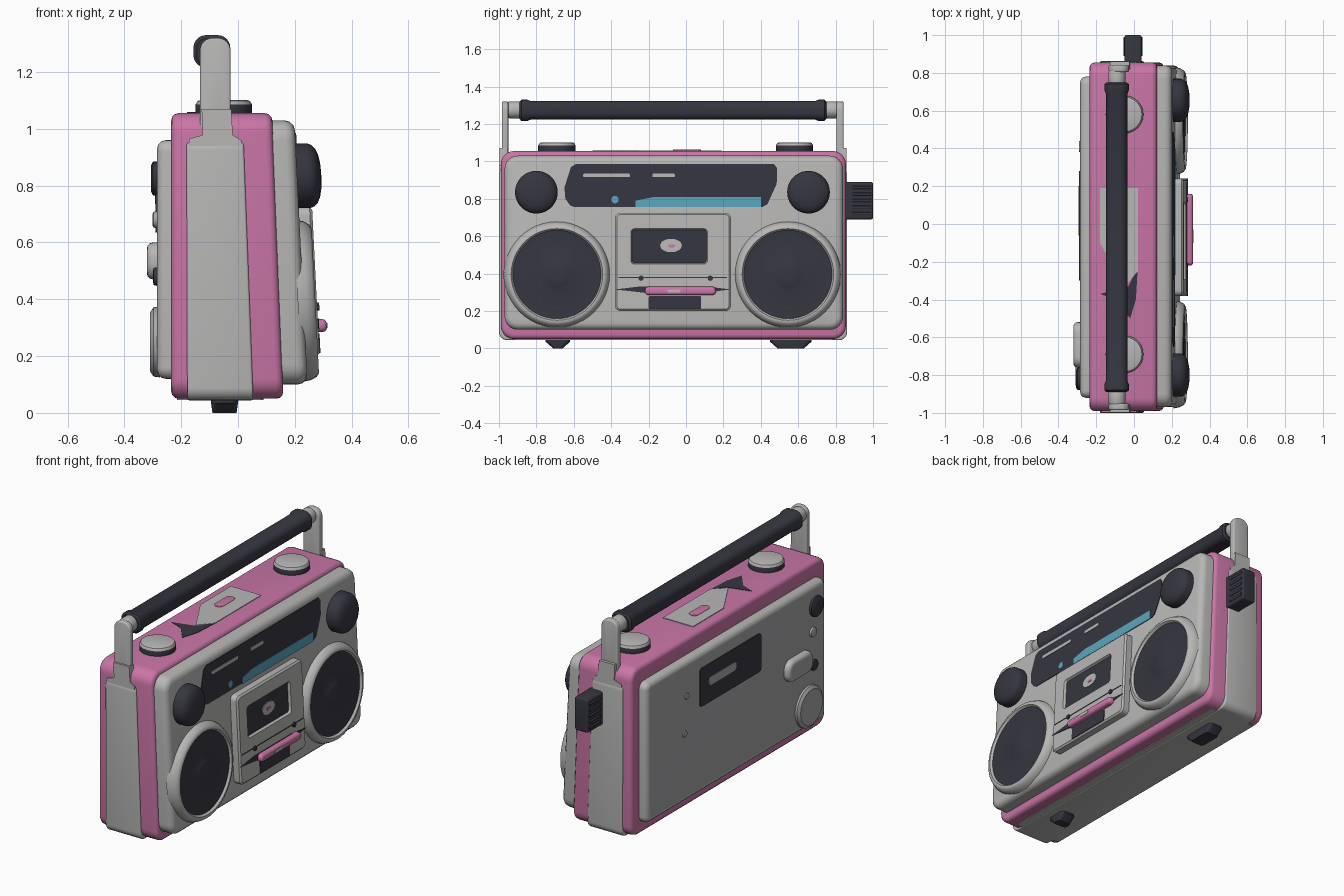
import bpy, bmesh, math

cube = bpy.data.objects.get("Cube")
if cube:
    bpy.data.objects.remove(cube, do_unlink=True)


def material(name, r, g, b):
    m = bpy.data.materials.new(name)
    m.use_nodes = True
    m.diffuse_color = (r, g, b, 1)
    m.node_tree.nodes["Principled BSDF"].inputs["Base Color"].default_value = (r, g, b, 1)
    return m


GREY = material("light_grey", .48, .475, .47)
PINK = material("pink", .59, .18, .385)
DARK = material("charcoal", .036, .036, .052)
BLUE = material("display_blue", .10, .38, .50)
BACK = material("back_grey", .39, .385, .40)


# Frames: map an outline point (u, v) and a depth d into space
def shell(u, v, d):
    return (d - .04 * (v - .55) * min(1, max(0, (d + .2) / .25)), u, v)


def front(u, v, d):
    return (.25 - .05 * v + d, u, v)


def back(u, v, d):
    return (-.285 - d, u, v)


def side(u, v, d):
    return (u, d, v)


def top(u, v, d):
    return (u, v, d)


# Outlines
def rrect(u0, u1, v0, v1, r, inset=0):
    u0, u1, v0, v1 = u0 + inset, u1 - inset, v0 + inset, v1 - inset
    r = max(r - inset, .004)
    pts = []
    corners = ((u1 - r, v1 - r), (u0 + r, v1 - r), (u0 + r, v0 + r), (u1 - r, v0 + r))
    for q, (cu, cv) in enumerate(corners):
        for k in range(7):
            a = math.pi / 2 * (q + k / 6)
            pts.append((cu + r * math.cos(a), cv + r * math.sin(a)))
    return pts


def circle(u, v, r, n=48):
    return [(u + r * math.cos(2 * math.pi * k / n), v + r * math.sin(2 * math.pi * k / n))
            for k in range(n)]


# Skin a stack of (outline, depth) rings, with one material per band
def loft(name, place, rings, mats, cap=None):
    mats = mats if isinstance(mats, list) else [mats] * (len(rings) - 1)
    mats = mats + [cap or mats[-1]]
    slots = list(dict.fromkeys(mats))
    bm = bmesh.new()
    loops = [[bm.verts.new(place(u, v, d)) for u, v in pts] for pts, d in rings]
    n = len(loops[0])
    for a, b, m in zip(loops, loops[1:], mats):
        for k in range(n):
            j = (k + 1) % n
            bm.faces.new((a[k], a[j], b[j], b[k])).material_index = slots.index(m)
    bm.faces.new(loops[0][::-1]).material_index = slots.index(mats[0])
    bm.faces.new(loops[-1]).material_index = slots.index(mats[-1])
    bmesh.ops.recalc_face_normals(bm, faces=bm.faces)
    mesh = bpy.data.meshes.new(name)
    bm.to_mesh(mesh)
    bm.free()
    for m in slots:
        mesh.materials.append(m)
    ob = bpy.data.objects.new(name, mesh)
    bpy.context.collection.objects.link(ob)
    bpy.ops.object.select_all(action='DESELECT')
    ob.select_set(True)
    bpy.context.view_layer.objects.active = ob
    bpy.ops.object.shade_smooth_by_angle(angle=math.radians(35))


# Rounded box with softened far edge, or softened on both ends
def soft(name, place, rect, r, d0, d1, b, mat, both=False, cap=None):
    steps = [(0, 1), (.13, .5), (.5, .13), (1, 0)]
    rings = [(rrect(*rect, r, b * i), d1 - b * o) for i, o in steps]
    if both:
        rings = [(rrect(*rect, r, b * i), d0 + b * o) for i, o in steps[::-1]] + rings
    else:
        rings = [(rrect(*rect, r), d0)] + rings
    loft(name, place, rings, mat, cap)


def turned(name, place, u, v, profile, mats, n=48, cap=None):
    loft(name, place, [(circle(u, v, r, n), d) for r, d in profile], mats, cap)


def plate(name, place, pts, d, mat, t=.006):
    loft(name, place, [(pts, d - t), (pts, d)], mat)


# Body shell, wraparound band, front and back panels
soft("body_shell", shell, (-.99, .855, .05, 1.055), .07, -.235, .14, .025, PINK, both=True)
soft("side_band", shell, (-1, .862, .044, .97), .045, -.18, .035, .008, GREY, both=True)
plate("base_plate", top, rrect(-.215, .09, -.92, .79, .02), .052, GREY)
soft("front_panel", front, (-.97, .84, .1, 1.03), .07, -.11, 0, .035, GREY)
soft("back_panel", back, (-.92, .78, .12, .96), .04, -.06, 0, .03, GREY, cap=BACK)

# Speakers and front dials
for name, y in (("right", -.69), ("left", .545)):
    turned(name + "_speaker", front, y, .395,
           [(.286, -.02), (.28, .012), (.268, .034), (.255, .042), (.245, .042), (.236, .03),
            (.225, .03), (.08, .024), (.065, .03), (.04, .034), (.01, .035)],
           [GREY] * 5 + [DARK] * 5)
for name, y in (("right", -.8), ("left", .655)):
    turned(name + "_dial", front, y, .835,
           [(.114, -.01), (.114, .04), (.108, .056), (.095, .068),
            (.075, .077), (.045, .083), (.01, .085)], DARK)

# Tuner display
plate("display", front, [(-.59, .985), (-.615, .97), (-.65, .86), (-.645, .8), (-.62, .765),
                         (-.6, .757), (.41, .757), (.435, .77), (.485, .88), (.487, .965),
                         (.47, .985)], .004, DARK)
plate("display_scale", front, [(-.27, .755), (.4, .755), (.4, .81), (-.17, .81), (-.27, .79)],
      .007, BLUE)
plate("display_lamp", front, circle(-.38, .795, .02, 20), .007, BLUE)
for y0, y1 in ((-.55, -.3), (-.18, -.06)):
    plate("display_mark", front, rrect(y0, y1, .915, .934, .006), .007, GREY)

# Cassette deck with a recessed window
door = (-.38, .24, .2, .725)
window = (-.295, .115, .45, .64)
loft("cassette_deck", front,
     [(rrect(*door, .03), -.02), (rrect(*door, .03), .038), (rrect(*door, .03, .01), .047),
      (rrect(*window, .02), .047), (rrect(*window, .02, .008), .03)],
     [GREY] * 4)
plate("cassette_window", front, rrect(*window, .02, .006), .033, DARK)
plate("cassette_hub", front, [(-.08 + .058 * u, .55 + .036 * v) for u, v in circle(0, 0, 1, 24)],
      .037, GREY)
plate("cassette_hub_centre", front, rrect(-.095, -.06, .54, .555, .006), .04, PINK)
plate("deck_ledge_line", front, rrect(-.36, .22, .377, .381, .002), .05, DARK)
for y in (-.24, .13):
    plate("deck_catch", front, circle(y, .375, .014, 16), .055, DARK, .009)
plate("deck_shadow_strip", front, [(-.38, .315), (-.2, .295), (.08, .295), (.24, .315),
                                  (.1, .332), (-.24, .332)], .051, DARK)
soft("deck_lever", front, (-.22, .16, .285, .33), .02, .03, .078, .015, PINK)
plate("deck_lever_inlay", front, rrect(-.1, -.03, .298, .316, .008), .08, GREY)
plate("deck_lower_slot", front, rrect(-.2, .08, .21, .28, .008), .051, DARK)

# Carrying handle
bar = (-.157, -.027, 1.215, 1.33)
for name, y0, y1, c0, c1, s in (("right", -.985, -.95, -.96, -.87, -.955),
                                ("left", .805, .842, .73, .82, .859)):
    soft(name + "_handle_arm", side, (-.134, -.026, .95, 1.32), .045, y0, y1, .008, GREY, both=True)
    turned(name + "_handle_collar", side, -.09, 1.275,
           [(.04, c0), (.046, c0 + .02), (.046, c1 - .02), (.04, c1)], GREY, 24)
    plate(name + "_arm_shoulder", side, [(-.178, .9), (.015, .9), (.012, .96), (-.018, .978),
                                         (-.024, 1.07), (-.128, 1.07), (-.125, .978),
                                         (-.172, .965)], s, GREY, .042)
loft("handle_grip", side,
     [(rrect(*bar, .045, i), y) for y, i in ((-.89, .012), (-.88, 0), (-.85, 0), (-.83, .008),
                                             (.69, .008), (.71, 0), (.74, 0), (.75, .012))], DARK)

# Top knobs, plate and slider
for name, y in (("right", -.69), ("left", .58)):
    turned(name + "_top_knob", top, -.05, y,
           [(.1, 1.04), (.1, 1.062), (.1, 1.085), (.092, 1.098), (.08, 1.102)],
           [DARK, DARK, GREY, GREY], 24)
plate("top_plate", top, [(-.18, .19), (-.18, -.1), (-.05, -.33), (.02, -.25), (.02, .19)],
      1.059, GREY, .009)
plate("top_plate_shadow", top, [(.02, -.23), (-.03, -.33), (-.18, -.37), (-.1, -.4),
                                (-.02, -.5), (.01, -.4)], 1.0575, DARK)
soft("top_slider", top, (-.12, -.065, -.07, .08), .025, 1.05, 1.064, .004, PINK)

# Side block with ribs
soft("side_block", side, (-.05, .04, .69, .89), .012, .85, 1.0, .01, DARK)
for k in range(5):
    z = .712 + k * .035
    soft("side_block_rib", side, (-.055, .046, z, z + .016), .005, .89, .99, .004, DARK)

# Feet
for name, y0, y1 in (("right", -.75, -.62), ("left", .45, .67)):
    loft(name + "_foot", top, [(rrect(-.095, 0, y0, y1, .03), .06),
                               (rrect(-.095, 0, y0, y1, .03), .035),
                               (rrect(-.09, -.005, y0 + .04, y1 - .04, .02), 0)], DARK)

# Back details
plate("back_label", back, rrect(-.3, .28, .635, .865, .02), .005, DARK)
plate("back_label_mark", back, rrect(-.06, .2, .735, .785, .02), .008, BACK)
turned("back_knob", back, -.82, .825, [(.06, -.01), (.06, .014), (.045, .022)], DARK, 24)
turned("back_button", back, -.79, .68, [(.03, -.01), (.028, .012), (.02, .016)], BACK, 20)
turned("back_socket", back, -.8, .48, [(.035, -.01), (.03, .012), (.02, .014)], DARK, 20)
soft("back_bump", back, (-.76, -.52, .47, .6), .055, -.01, .036, .022, GREY, cap=BACK)
turned("back_disc", back, -.75, .25, [(.125, -.01), (.122, .012), (.105, .024)], BACK)
for y, z in ((.4, .75), (.42, .53)):
    turned("back_screw", back, y, z, [(.022, -.01), (.018, .006)], BACK, 16)
